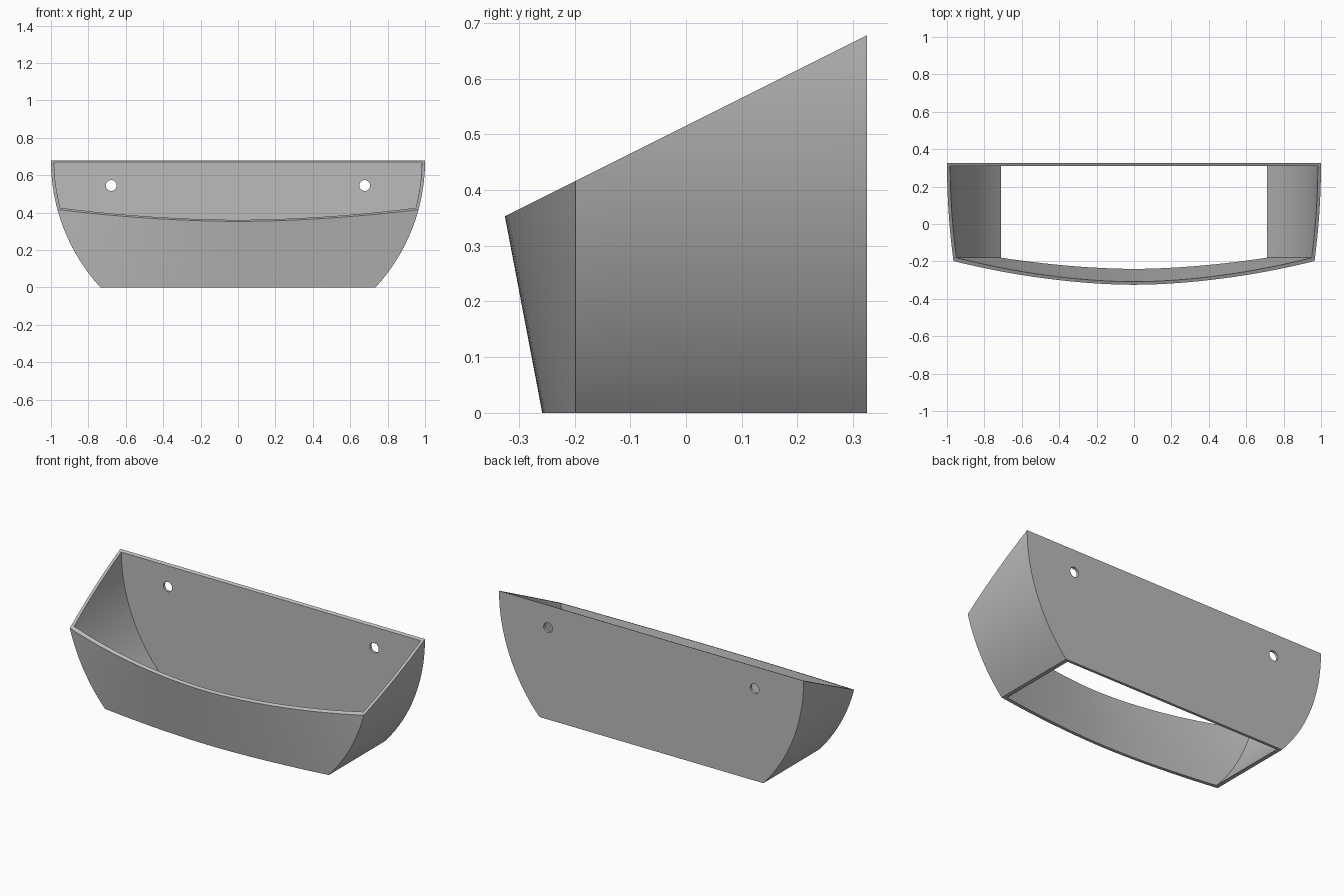
import bpy, bmesh, math

if "Cube" in bpy.data.objects:
    bpy.data.objects.remove(bpy.data.objects["Cube"])

ROWS, FRONT, SIDE = 24, 32, 8


def half_width(z, r):
    # side walls follow a circle centred on the top back edge
    return math.sqrt(r * r - (0.678 - z) ** 2)


def wall_column(kind, u, r, y_front, y_back):
    """Vertical run of points from the base to the slanted rim."""
    if kind == "front":
        bulge = 1 - abs(u) ** 1.8
        top = (0.5155 + 0.5 * y_front - 0.03 * bulge) / (1 + 0.095 * bulge)
    else:
        y = y_front + (y_back - y_front) * u
        top = 0.5155 + 0.5 * y
    points = []
    for i in range(ROWS + 1):
        z = top * i / ROWS
        w = half_width(z, r)
        if kind == "front":
            points.append((u * w, y_front - (0.06 + 0.19 * z) * bulge, z))
        else:
            points.append((w if kind == "right" else -w, y, z))
    return points


def shell_columns(r, y_front, y_back):
    cols = [("front", -1 + 2 * i / FRONT) for i in range(FRONT + 1)]
    cols += [("right", i / SIDE) for i in range(1, SIDE + 1)]
    cols += [("left", i / SIDE) for i in range(SIDE, 0, -1)]
    return [wall_column(k, u, r, y_front, y_back) for k, u in cols]


# Open-ended tray: outer and inner walls joined by top and bottom rims
bm = bmesh.new()
outer, inner = [[[bm.verts.new(p) for p in c] for c in shell_columns(*dims)]
                for dims in ((1.0, -0.198, 0.325), (0.983, -0.18, 0.309))]
n = len(outer)
for a in range(n):
    b = (a + 1) % n
    for i in range(ROWS):
        bm.faces.new((outer[a][i], outer[b][i], outer[b][i + 1], outer[a][i + 1]))
        bm.faces.new((inner[a][i], inner[a][i + 1], inner[b][i + 1], inner[b][i]))
    bm.faces.new((outer[a][0], inner[a][0], inner[b][0], outer[b][0]))
    bm.faces.new((outer[a][-1], outer[b][-1], inner[b][-1], inner[a][-1]))
bmesh.ops.recalc_face_normals(bm, faces=bm.faces)
mesh = bpy.data.meshes.new("tray_shell")
bm.to_mesh(mesh)
bm.free()
tray = bpy.data.objects.new("tray_shell", mesh)
bpy.context.collection.objects.link(tray)

grey = bpy.data.materials.new("grey")
grey.diffuse_color = (0.5, 0.5, 0.5, 1)
grey.use_nodes = True
grey.node_tree.nodes["Principled BSDF"].inputs["Base Color"].default_value = grey.diffuse_color
mesh.materials.append(grey)

# Two mounting holes through the back wall
for x in (-0.678, 0.678):
    bpy.ops.mesh.primitive_cylinder_add(vertices=32, radius=0.029, depth=0.1,
                                        location=(x, 0.317, 0.545),
                                        rotation=(math.pi / 2, 0, 0))
    cutter = bpy.context.object
    cutter.name = "hole_cutter"
    cutter.hide_render = True
    cutter.data.materials.append(grey)
    cut = tray.modifiers.new("mounting_hole", "BOOLEAN")
    cut.operation = "DIFFERENCE"
    cut.solver = "EXACT"
    cut.object = cutter
    bpy.context.view_layer.objects.active = tray
    bpy.ops.object.modifier_apply(modifier=cut.name)
    bpy.data.objects.remove(cutter)

bpy.ops.object.select_all(action="DESELECT")
tray.select_set(True)
bpy.context.view_layer.objects.active = tray
bpy.ops.object.shade_smooth_by_angle(angle=math.radians(30))
